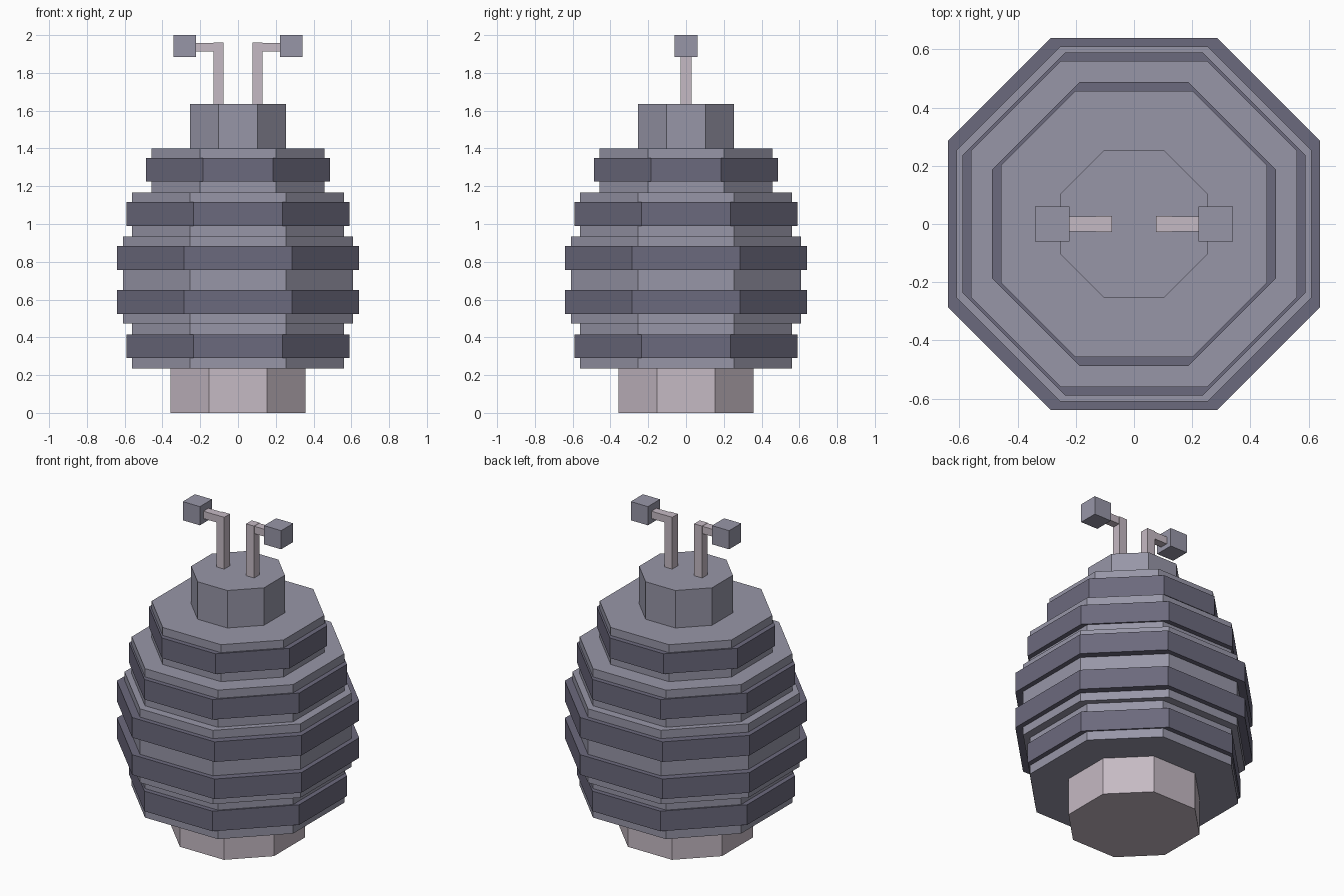
import bpy
import bmesh

cube = bpy.data.objects.get("Cube")
if cube:
    bpy.data.objects.remove(cube, do_unlink=True)


def material(name, srgb):
    colour = [(c / 255) ** 2.2 for c in srgb] + [1.0]
    mat = bpy.data.materials.new(name)
    mat.use_nodes = True
    mat.diffuse_color = colour
    mat.node_tree.nodes["Principled BSDF"].inputs["Base Color"].default_value = colour
    return mat


SHELL = material("lilac grey", (150, 149, 166))
BAND = material("dark slate", (107, 105, 124))
PALE = material("pale pink grey", (196, 184, 194))


def prism(name, outline, z0, z1, mat):
    """Extrude a flat outline upward from z0 to z1."""
    bm = bmesh.new()
    face = bm.faces.new([bm.verts.new((x, y, z0)) for x, y in outline])
    grown = bmesh.ops.extrude_face_region(bm, geom=[face])["geom"]
    for v in grown:
        if isinstance(v, bmesh.types.BMVert):
            v.co.z = z1
    bmesh.ops.recalc_face_normals(bm, faces=bm.faces)
    mesh = bpy.data.meshes.new(name)
    bm.to_mesh(mesh)
    bm.free()
    mesh.materials.append(mat)
    obj = bpy.data.objects.new(name, mesh)
    bpy.context.collection.objects.link(obj)
    return obj


def octagon(name, reach, edge, z0, z1, mat):
    """Eight-sided slab: reach to the flat sides, edge is half a flat side."""
    r, e = reach, edge
    outline = [(r, -e), (r, e), (e, r), (-e, r), (-r, e), (-r, -e), (-e, -r), (e, -r)]
    return prism(name, outline, z0, z1, mat)


def box(name, x0, x1, half_y, z0, z1, mat):
    outline = [(x0, -half_y), (x1, -half_y), (x1, half_y), (x0, half_y)]
    return prism(name, outline, z0, z1, mat)


# Foot, stacked body tiers and cap
octagon("foot", 0.357, 0.153, 0, 0.234, PALE)
octagon("lower_body", 0.56, 0.253, 0.234, 0.472, SHELL)
octagon("middle_body", 0.61, 0.253, 0.472, 0.935, SHELL)
octagon("upper_body", 0.56, 0.253, 0.935, 1.168, SHELL)
octagon("shoulder", 0.457, 0.202, 1.168, 1.4, SHELL)
octagon("cap", 0.253, 0.103, 1.4, 1.635, SHELL)

# Dark bands standing proud of each tier
bands = [(0.59, 0.236, 0.29), (0.64, 0.286, 0.524), (0.64, 0.286, 0.757),
         (0.59, 0.236, 0.99), (0.488, 0.186, 1.224)]
for i, (reach, edge, z) in enumerate(bands, 1):
    octagon(f"band_{i}", reach, edge, z, z + 0.126, BAND)

# Bent antennae with block tips
for side, s in (("left", 1), ("right", -1)):
    box(f"{side}_antenna_stem", s * 0.076, s * 0.131, 0.028, 1.635, 1.96, PALE)
    box(f"{side}_antenna_arm", s * 0.131, s * 0.222, 0.025, 1.912, 1.958, PALE)
    box(f"{side}_antenna_tip", s * 0.222, s * 0.341, 0.06, 1.883, 2.0, SHELL)
